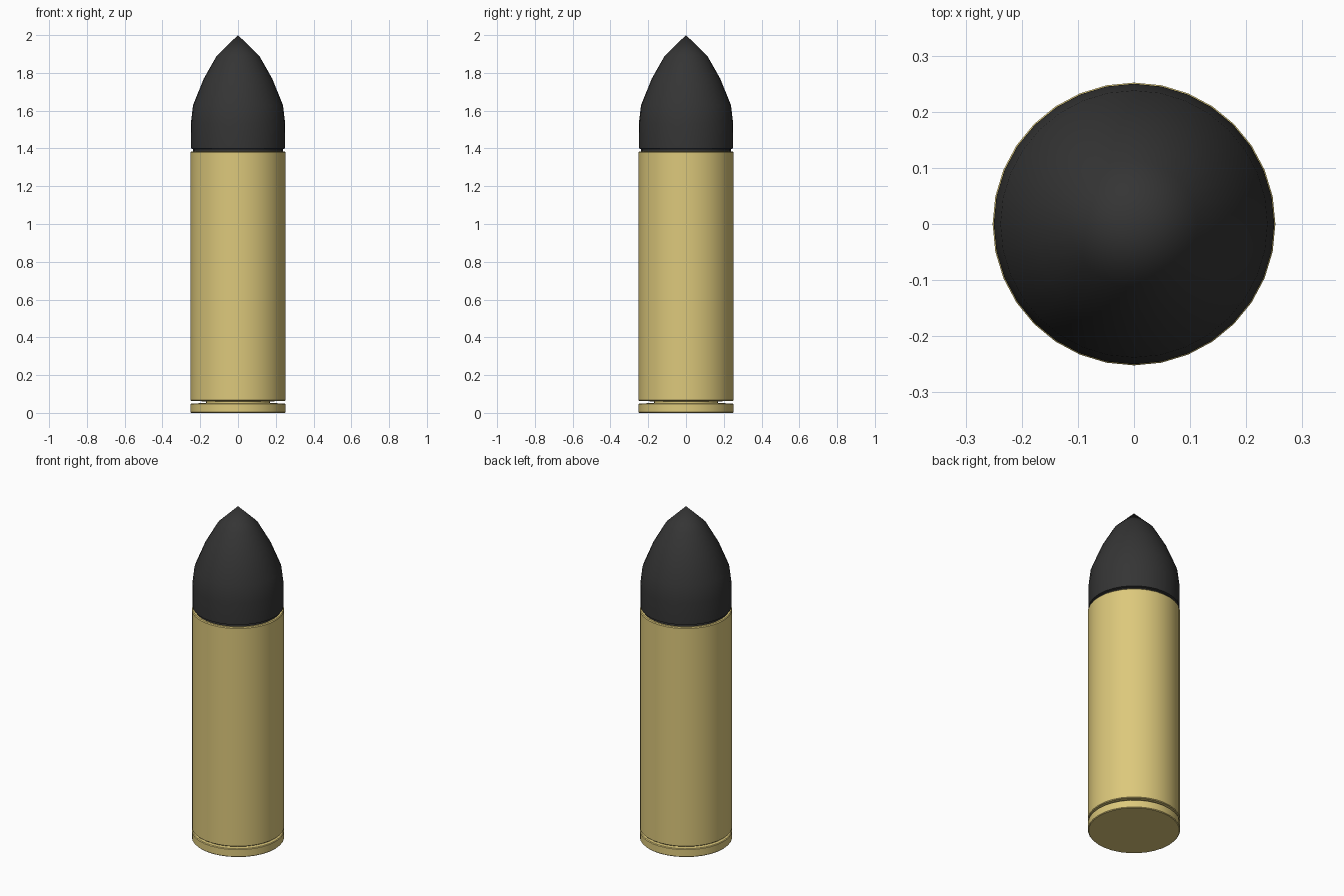
import bpy, bmesh, math

if "Cube" in bpy.data.objects:
    bpy.data.objects.remove(bpy.data.objects["Cube"])

SEGMENTS = 32


def material(name, color):
    m = bpy.data.materials.new(name)
    m.diffuse_color = color
    m.use_nodes = True
    m.node_tree.nodes["Principled BSDF"].inputs["Base Color"].default_value = m.diffuse_color
    return m


def lathe(name, profile, mat):
    """Revolve (radius, z) points, listed bottom to top, around the z axis."""
    bm = bmesh.new()
    rings = []
    for r, z in profile:
        if r == 0:
            rings.append([bm.verts.new((0, 0, z))] * SEGMENTS)
        else:
            rings.append([bm.verts.new((r * math.cos(math.tau * i / SEGMENTS),
                                        r * math.sin(math.tau * i / SEGMENTS), z))
                          for i in range(SEGMENTS)])
    for low, high in zip(rings, rings[1:]):
        for i in range(SEGMENTS):
            j = (i + 1) % SEGMENTS
            corners = dict.fromkeys((low[i], low[j], high[j], high[i]))
            bm.faces.new(list(corners))
    # Flat caps on open ends
    if profile[0][0] > 0:
        bm.faces.new(rings[0][::-1])
    if profile[-1][0] > 0:
        bm.faces.new(rings[-1])
    bmesh.ops.recalc_face_normals(bm, faces=bm.faces)
    mesh = bpy.data.meshes.new(name)
    bm.to_mesh(mesh)
    bm.free()
    obj = bpy.data.objects.new(name, mesh)
    bpy.context.collection.objects.link(obj)
    mesh.materials.append(mat)
    bpy.ops.object.select_all(action='DESELECT')
    obj.select_set(True)
    bpy.context.view_layer.objects.active = obj
    bpy.ops.object.shade_smooth_by_angle(angle=math.radians(35))
    return obj


brass = material("brass", (0.72, 0.58, 0.2, 1))
dark = material("dark_metal", (0.035, 0.035, 0.035, 1))

# Casing: base rim, narrow extractor groove, straight wall with softened edges
lathe("casing", [(0.248, 0), (0.252, 0.004), (0.252, 0.046), (0.248, 0.05),
                 (0.17, 0.052), (0.17, 0.061), (0.248, 0.063), (0.252, 0.067),
                 (0.252, 1.379), (0.248, 1.384)], brass)

# Projectile: recessed neck, short cylinder, pointed nose
lathe("projectile", [(0.237, 1.37), (0.237, 1.397), (0.249, 1.4), (0.25, 1.53),
                     (0.238, 1.63), (0.181, 1.77), (0.113, 1.89), (0, 2.0)], dark)
